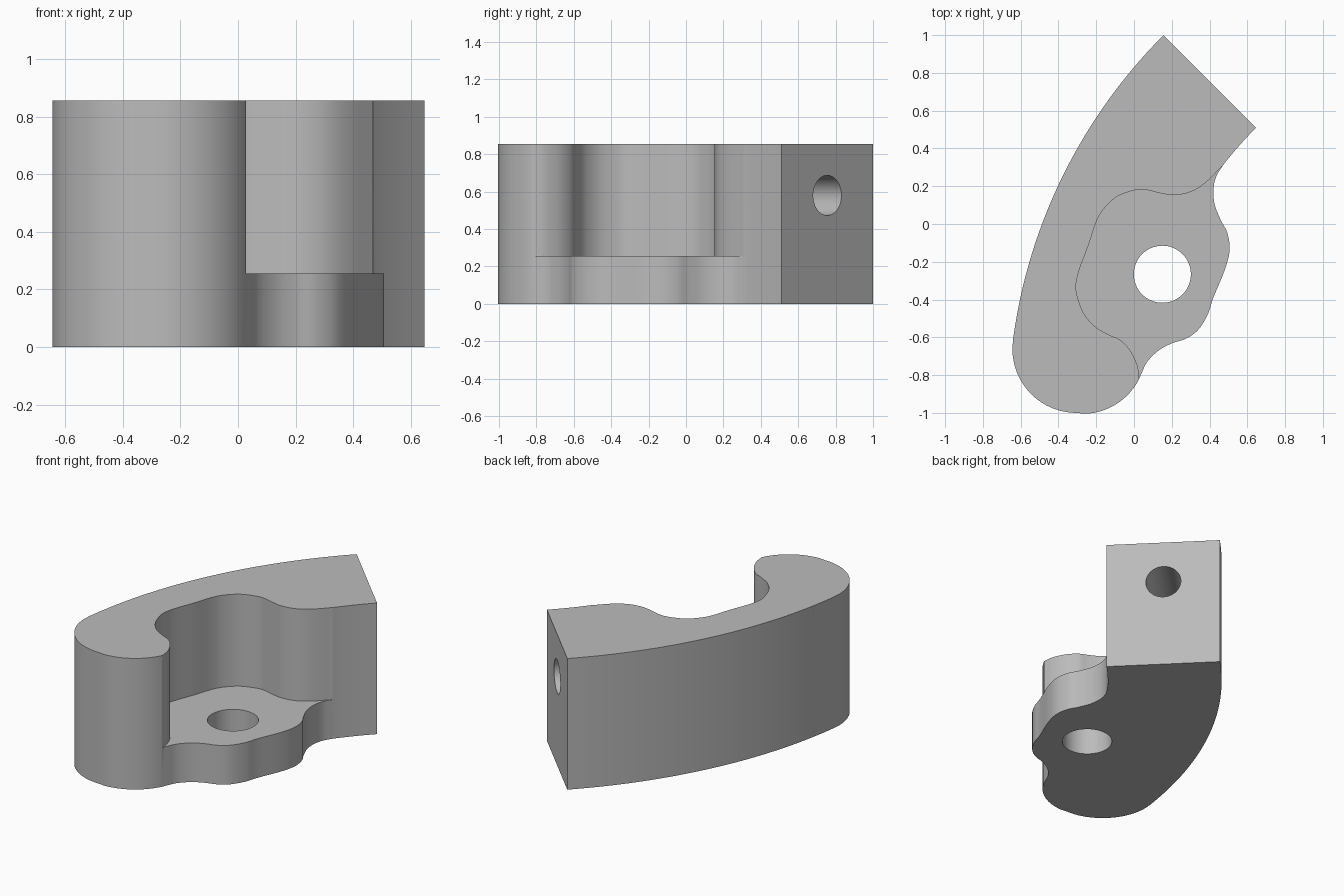
import bpy, bmesh, math
from mathutils import Vector, Matrix

HEIGHT, LEDGE = 0.855, 0.255
CENTER = Vector((2.139, -0.983))   # shared centre of both long arcs
R_OUT, R_IN = 2.804, 2.111

if "Cube" in bpy.data.objects:
    bpy.data.objects.remove(bpy.data.objects["Cube"])

grey = bpy.data.materials.new("Plain grey")
grey.use_nodes = True
colour = (0.5, 0.5, 0.5, 1)
grey.diffuse_color = colour
grey.node_tree.nodes["Principled BSDF"].inputs["Base Color"].default_value = colour


def arc(center, radius, start, end, steps):
    angles = [start + (end - start) * i / steps for i in range(steps + 1)]
    return [Vector(center) + radius * Vector((math.cos(a), math.sin(a))) for a in angles]


def angle_to(point):
    d = Vector(point) - CENTER
    return math.atan2(d.y, d.x) % math.tau


def spline(points, steps=6):
    """Smooth curve through the points."""
    p = [Vector(q) for q in points]
    p = [2 * p[0] - p[1]] + p + [2 * p[-1] - p[-2]]
    out = []
    for a, b, c, d in zip(p, p[1:], p[2:], p[3:]):
        for i in range(steps):
            t = i / steps
            out.append(0.5 * (2 * b + (c - a) * t + (2 * a - 5 * b + 4 * c - d) * t ** 2
                              + (3 * b - a - 3 * c + d) * t ** 3))
    return out + [p[-2]]


def finish(bm, name):
    bmesh.ops.recalc_face_normals(bm, faces=bm.faces)
    mesh = bpy.data.meshes.new(name)
    bm.to_mesh(mesh)
    bm.free()
    mesh.materials.append(grey)
    obj = bpy.data.objects.new(name, mesh)
    bpy.context.collection.objects.link(obj)
    return obj


def prism(name, outline, low, high):
    bm = bmesh.new()
    face = bm.faces.new([bm.verts.new((p.x, p.y, low)) for p in outline])
    top = bmesh.ops.extrude_face_region(bm, geom=[face])["geom"]
    bmesh.ops.translate(bm, vec=(0, 0, high - low),
                        verts=[v for v in top if isinstance(v, bmesh.types.BMVert)])
    return finish(bm, name)


def rod(name, radius, length, matrix):
    bm = bmesh.new()
    bmesh.ops.create_cone(bm, cap_ends=True, segments=64, radius1=radius, radius2=radius,
                          depth=length, matrix=matrix)
    return finish(bm, name)


# Outer outline: long arc, rounded foot, wavy base edge, short inner arc
foot_left, foot_right, foot_r = (-0.304, -0.66), (-0.272, -0.67), 0.335
outline = arc(CENTER, R_OUT, angle_to((0.156, 1.0)), angle_to((-0.641, -0.615)), 48)
outline += arc(foot_left, 0.34, math.radians(176), math.radians(270), 20)[1:]
outline += arc(foot_right, foot_r, math.radians(272), math.radians(333), 14)
outline += spline([(0.036, -0.80), (0.07, -0.73), (0.13, -0.67), (0.2, -0.632),
                   (0.275, -0.607), (0.34, -0.56), (0.39, -0.48), (0.42, -0.39),
                   (0.48, -0.245), (0.506, -0.14), (0.495, -0.05), (0.46, 0.02),
                   (0.428, 0.1), (0.42, 0.18), (0.435, 0.25), (0.467, 0.305)])
outline += arc(CENTER, R_IN, angle_to((0.467, 0.305)), angle_to((0.646, 0.51)), 10)[1:]
body = prism("bracket_body", outline, 0, HEIGHT)

# Lobed pocket that leaves the low ledge
pocket = spline([(0.028, -0.82), (0.018, -0.75), (-0.02, -0.67), (-0.075, -0.613),
                 (-0.135, -0.585), (-0.21, -0.54), (-0.27, -0.465), (-0.305, -0.36),
                 (-0.302, -0.29), (-0.28, -0.215), (-0.24, -0.11), (-0.2, 0.01),
                 (-0.16, 0.08), (-0.09, 0.145), (0, 0.178), (0.06, 0.182),
                 (0.13, 0.165), (0.21, 0.153), (0.3, 0.17), (0.38, 0.22), (0.467, 0.307)])
pocket += [Vector((0.9, 0.307)), Vector((0.9, -0.82))]
cutters = [prism("pocket_cutter", pocket, LEDGE, HEIGHT + 0.2)]

# Upright hole in the ledge and blind hole in the slanted end
cutters.append(rod("ledge_hole_cutter", 0.151, 1, Matrix.Translation((0.15, -0.266, 0))))
axis = Vector((1, 1, 0)).normalized()
cutters.append(rod("end_hole_cutter", 0.107, 1, Matrix.Translation(Vector((0.4, 0.755, 0.58)))
                   @ axis.to_track_quat('Z', 'Y').to_matrix().to_4x4()))

bpy.ops.object.select_all(action='DESELECT')
bpy.context.view_layer.objects.active = body
body.select_set(True)
for cutter in cutters:
    mod = body.modifiers.new(cutter.name, 'BOOLEAN')
    mod.operation, mod.solver, mod.object = 'DIFFERENCE', 'EXACT', cutter
    bpy.ops.object.modifier_apply(modifier=mod.name)
    bpy.data.objects.remove(cutter)

bpy.ops.object.shade_smooth_by_angle(angle=math.radians(30))
